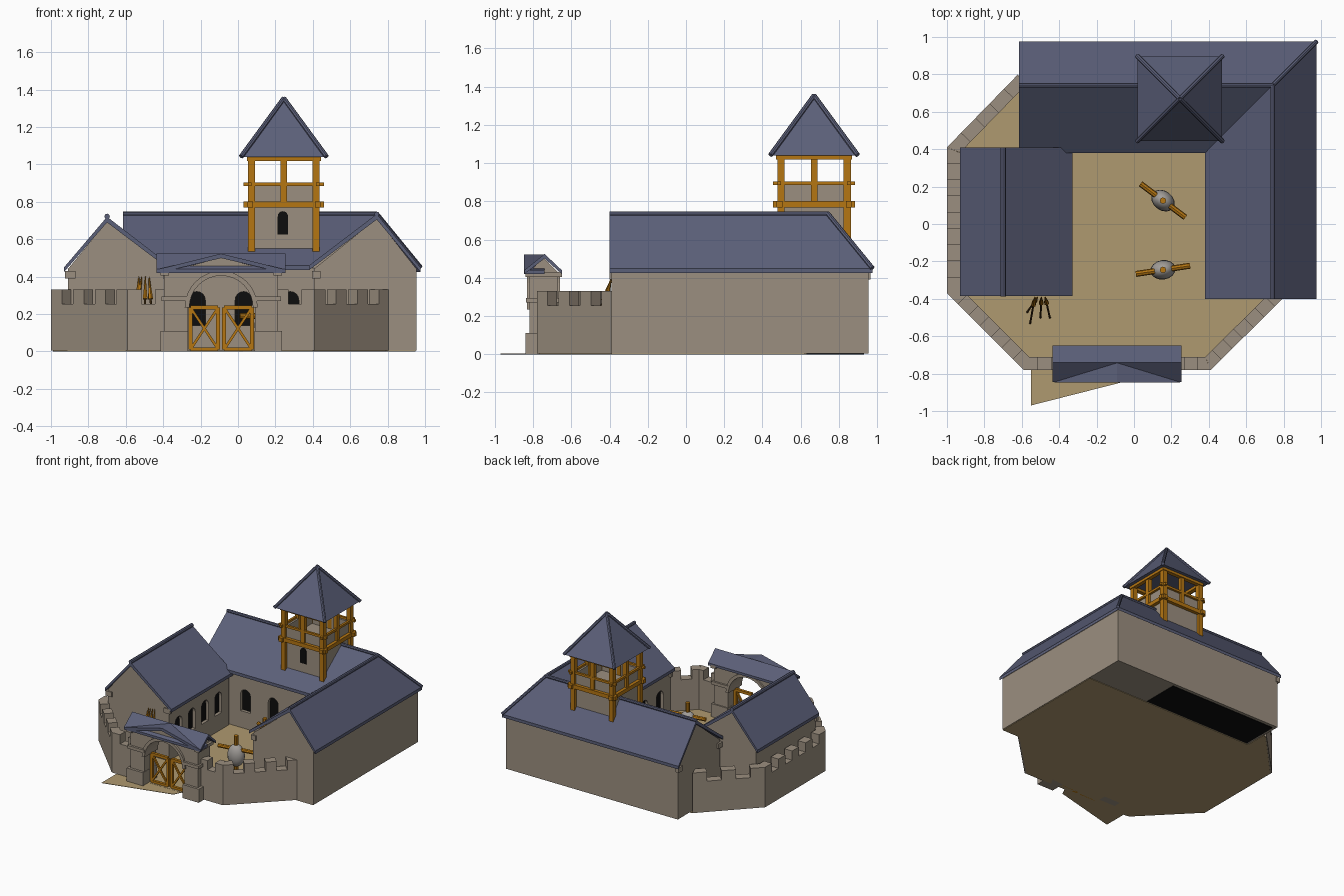
import bpy, bmesh, math
from mathutils import Vector, Matrix

if "Cube" in bpy.data.objects:
    bpy.data.objects.remove(bpy.data.objects["Cube"])

def mat(name, r, g, b):
    m = bpy.data.materials.new(name)
    m.diffuse_color = (r, g, b, 1)
    m.use_nodes = True
    m.node_tree.nodes["Principled BSDF"].inputs["Base Color"].default_value = m.diffuse_color
    return m

STONE = mat("stone", 0.33, 0.275, 0.215)
SLATE = mat("slate", 0.105, 0.115, 0.19)
WOOD = mat("wood", 0.46, 0.18, 0.006)
SAND = mat("sand", 0.43, 0.32, 0.16)
BLACK = mat("dark_opening", 0.004, 0.004, 0.004)
STEEL = mat("steel", 0.36, 0.34, 0.32)
SHAFT = mat("dark_wood", 0.12, 0.06, 0.015)

def finish(name, bm, m):
    bmesh.ops.recalc_face_normals(bm, faces=bm.faces)
    me = bpy.data.meshes.new(name)
    bm.to_mesh(me)
    bm.free()
    me.materials.append(m)
    ob = bpy.data.objects.new(name, me)
    bpy.context.collection.objects.link(ob)
    return ob

def sweep(name, pts, stations, m):
    """Closed profile carried through station functions (u, v) -> position."""
    bm = bmesh.new()
    rings = [[bm.verts.new(s(u, v)) for u, v in pts] for s in stations]
    n = len(pts)
    for a, b in zip(rings, rings[1:]):
        for i in range(n):
            bm.faces.new((a[i], a[(i + 1) % n], b[(i + 1) % n], b[i]))
    bm.faces.new(rings[0])
    bm.faces.new(rings[-1])
    return finish(name, bm, m)

def prism(name, pts, axis, a, b, m):
    f = {'x': lambda t: lambda u, v: (t, u, v),
         'y': lambda t: lambda u, v: (u, t, v),
         'z': lambda t: lambda u, v: (u, v, t)}[axis]
    return sweep(name, pts, [f(a), f(b)], m)

def box(name, x0, x1, y0, y1, z0, z1, m):
    return prism(name, [(x0, y0), (x1, y0), (x1, y1), (x0, y1)], 'z', z0, z1, m)

def bar(name, p, q, r, m, sides=8, r2=None):
    p, q = Vector(p), Vector(q)
    bm = bmesh.new()
    turn = Matrix.Rotation(math.pi / 4, 4, 'Z') if sides == 4 else Matrix()
    k = 2 ** 0.5 if sides == 4 else 1
    mt = Matrix.Translation((p + q) / 2) @ (q - p).to_track_quat('Z', 'Y').to_matrix().to_4x4() @ turn
    bmesh.ops.create_cone(bm, cap_ends=True, segments=sides, radius1=r * k,
                          radius2=(r if r2 is None else r2) * k, depth=(q - p).length, matrix=mt)
    return finish(name, bm, m)

def arch(c, w, z0, z1):
    r = w / 2
    arc = [(c + r * math.cos(math.pi * i / 8), z1 - r + r * math.sin(math.pi * i / 8)) for i in range(9)]
    return [(c - r, z0), (c + r, z0)] + arc

def window(wall, c, axis, face, inward):
    """Arched niche cut in a wall with a dark plate at its back."""
    pts = arch(c, 0.09, 0.14, 0.32)
    cut = prism("window_cutter", pts, axis, face - 0.03 * inward, face + 0.03 * inward, STONE)
    cut.hide_render = True
    cut.hide_viewport = True
    mod = wall.modifiers.new("window", 'BOOLEAN')
    mod.object, mod.operation, mod.solver = cut, 'DIFFERENCE', 'EXACT'
    prism("window_dark", pts, axis, face + 0.025 * inward, face + 0.033 * inward, BLACK)

def roof_profile(a, ridge, b, t=0.025):
    return [a, ridge, b, (b[0], b[1] - t), (ridge[0], ridge[1] - t * 1.2), (a[0], a[1] - t)]

# ground, path and dark floor
prism("courtyard_ground", [(-0.99, -0.37), (-0.6, -0.77), (0.4, -0.77), (0.79, -0.39), (0.95, -0.39),
      (0.95, 0.62), (-0.59, 0.62), (-0.59, 0.8), (-0.62, 0.79), (-0.99, 0.4)], 'z', 0, 0.004, SAND)
prism("path", [(-0.55, -0.97), (0.0, -0.83), (0.05, -0.72), (-0.55, -0.72)], 'z', 0, 0.003, SAND)
box("hall_floor", -0.57, 0.4, 0.63, 0.93, 0, 0.004, BLACK)

# L-shaped hall, back and right wings
def wing(x_end, y_end):
    return [lambda d, z: (x_end, d, z), lambda d, z: (d, d, z), lambda d, z: (d, y_end, z)]
hall = sweep("hall_walls", [(0.41, 0.004), (0.955, 0.004), (0.955, 0.44), (0.742, 0.71), (0.41, 0.445)],
             wing(-0.595, -0.39), STONE)
sweep("hall_roof", roof_profile((0.975, 0.45), (0.742, 0.735), (0.38, 0.46)), wing(-0.615, -0.4), SLATE)
R = (0.742, 0.742, 0.735)
for end in ((-0.615, 0.742, 0.735), (0.742, -0.4, 0.735), (0.975, 0.975, 0.45)):
    bar("hall_ridge", R, end, 0.013, SLATE)
for c in (-0.22, 0.03, 0.28):
    window(hall, c, 'y', 0.41, 1)
for c in (-0.25, -0.05, 0.15):
    window(hall, c, 'x', 0.41, 1)

# left house
house = prism("house_walls", [(-0.91, 0.004), (-0.36, 0.004), (-0.36, 0.44), (-0.7, 0.695), (-0.91, 0.44)],
              'y', -0.375, 0.4, STONE)
def along(y):
    return lambda x, z: (x, y, z)
sweep("house_roof", roof_profile((-0.93, 0.45), (-0.7, 0.72), (-0.33, 0.435)), [along(-0.385), along(0.41)], SLATE)
bar("house_ridge", (-0.7, -0.387, 0.722), (-0.7, 0.41, 0.722), 0.015, SLATE)
for c in (-0.25, -0.08, 0.09, 0.26):
    window(house, c, 'x', -0.36, -1)
# eave corbels on the gables
for x0, x1, y in ((-0.925, -0.87, -0.385), (-0.4, -0.345, -0.385), (0.395, 0.44, -0.4)):
    box("corbel", x0, x1, y, y + 0.03, 0.39, 0.43, STONE)
for y0 in (0.4, 0.915):
    box("corbel", -0.61, -0.58, y0, y0 + 0.05, 0.39, 0.43, STONE)

# battlemented curtain wall
def curtain(p, q, merlons):
    p, q = Vector(p), Vector(q)
    d = q - p
    n = Vector((-d.y, d.x)).normalized() * 0.07
    def piece(name, a, b, z0, z1, trim=0):
        A, B = p + d * a, p + d * b
        t = d.normalized() * trim
        s0, s1 = (t if a == 0 else t * 0), (t if b == 1 else t * 0)
        prism(name, [tuple(v) for v in (A, B, B + n - s1, A + n + s0)], 'z', z0, z1, STONE)
    piece("curtain_wall", 0, 1, 0.004, 0.255, 0.029)
    k = 2 * merlons - 1
    for i in range(merlons):
        piece("merlon", 2 * i / k, (2 * i + 1) / k, 0.255, 0.33, 0.029)
curtain((-0.62, 0.8), (-1, 0.41), 3)
curtain((-1, 0.41), (-1, -0.37), 5)
curtain((-1, -0.37), (-0.59, -0.78), 4)
curtain((-0.59, -0.78), (-0.37, -0.78), 2)
curtain((0.2, -0.78), (0.41, -0.78), 2)
curtain((0.41, -0.78), (0.81, -0.385), 4)

# gatehouse, mirrored about its centre
G = -0.09
def mbox(name, a, b, *rest):
    box(name, G + a, G + b, *rest)
    box(name, G - b, G - a, *rest)
mbox("gate_plinth", 0.178, 0.325, -0.84, -0.66, 0, 0.11, STONE)
mbox("gate_pillar", 0.18, 0.305, -0.82, -0.67, 0.11, 0.43, STONE)
mbox("gate_capital", 0.172, 0.32, -0.838, -0.655, 0.27, 0.295, STONE)
mbox("gate_bracket", 0.28, 0.325, -0.84, -0.65, 0.405, 0.43, STONE)
def arc(r):
    return [(G - r * math.cos(math.pi * i / 16), 0.235 + r * math.sin(math.pi * i / 16)) for i in range(17)]
prism("gate_arch", arc(0.175) + [(G + 0.19, 0.235), (G + 0.19, 0.43), (G - 0.19, 0.43), (G - 0.19, 0.235)],
      'y', -0.815, -0.672, STONE)
prism("gate_arch_trim", arc(0.17) + arc(0.195)[::-1], 'y', -0.832, -0.66, STONE)
prism("gate_gable", [(-0.82, 0.43), (-0.67, 0.43), (-0.745, 0.505)], 'x', G - 0.305, G + 0.305, STONE)
prism("pediment", [(G - 0.3, 0.425), (G + 0.3, 0.425), (G, 0.5)], 'y', -0.825, -0.75, STONE)
prism("gate_roof", roof_profile((-0.845, 0.44), (-0.74, 0.525), (-0.65, 0.44), 0.02), 'x', G - 0.345, G + 0.345, SLATE)
prism("pediment_roof", roof_profile((G - 0.335, 0.44), (G, 0.523), (G + 0.335, 0.44), 0.02), 'y', -0.848, -0.74, SLATE)

# gate leaves
for x0, x1 in ((-0.265, -0.095), (-0.085, 0.085)):
    a, b, y, lo, hi = x0 + 0.011, x1 - 0.011, -0.745, 0.011, 0.235
    for p, q in (((a, lo), (a, hi)), ((b, lo), (b, hi)), ((a, lo), (b, lo)), ((a, hi), (b, hi)),
                 ((a, lo), (b, hi)), ((a, hi), (b, lo))):
        r = 0.011 if p[0] == q[0] or p[1] == q[1] else 0.007
        bar("gate_leaf", (p[0], y, p[1]), (q[0], y, q[1]), r, WOOD, 4)

# watchtower
TX, TY, H = 0.245, 0.67, 0.17
box("tower_walls", TX - H, TX + H, TY - H, TY + H, 0.45, 0.785, STONE)
prism("tower_window", arch(0.24, 0.055, 0.625, 0.75), 'y', TY - H - 0.004, TY - H + 0.004, BLACK)
for i in (-1, 0, 1):
    for j in (-1, 0, 1):
        if i or j:
            r, z0 = (0.019, 0.5) if i and j else (0.017, 0.78)
            bar("tower_post", (TX + i * 0.173, TY + j * 0.173, z0), (TX + i * 0.173, TY + j * 0.173, 1.03), r, WOOD, 4)
for s in (-1, 1):
    o = s * 0.182
    for z, r, e in ((0.785, 0.016, 0.215), (0.895, 0.009, 0.215), (1.035, 0.016, 0.195)):
        bar("tower_beam", (TX - e, TY + o, z), (TX + e, TY + o, z), r, WOOD, 4)
        bar("tower_beam", (TX + o, TY - e, z), (TX + o, TY + e, z), r, WOOD, 4)
    o = s * 0.165
    box("tower_parapet", TX - H, TX + H, TY + o - 0.008, TY + o + 0.008, 0.785, 0.888, STONE)
    box("tower_parapet", TX + o - 0.008, TX + o + 0.008, TY - H, TY + H, 0.785, 0.888, STONE)
bar("tower_roof", (TX, TY, 1.04), (TX, TY, 1.355), 0.225, SLATE, 4, 0.0)
for i in (-1, 1):
    for j in (-1, 1):
        bar("tower_hip", (TX + i * 0.228, TY + j * 0.228, 1.042), (TX, TY, 1.353), 0.013, SLATE)

# training dummies
for y, dx, dy in ((0.125, 0.12, -0.09), (-0.245, 0.145, 0.022)):
    x = 0.155
    bm = bmesh.new()
    bmesh.ops.create_uvsphere(bm, u_segments=16, v_segments=10, radius=1)
    bmesh.ops.transform(bm, verts=bm.verts, matrix=Matrix.Translation((x, y, 0.14))
                        @ Matrix.Rotation(math.atan2(dy, dx), 4, 'Z') @ Matrix.Diagonal((0.068, 0.052, 0.09, 1)))
    for f in bm.faces:
        f.smooth = True
    finish("dummy_body", bm, STEEL)
    bar("dummy_post", (x, y, 0.004), (x, y, 0.3), 0.017, WOOD)
    bar("dummy_arms", (x - dx, y - dy, 0.19), (x + dx, y + dy, 0.19), 0.016, WOOD)

# spears leaning on the house
for xb, yb, xt in ((-0.555, -0.53, -0.53), (-0.57, -0.47, -0.515), (-0.5, -0.5, -0.495), (-0.45, -0.5, -0.475)):
    foot, top = Vector((xb, yb, 0.004)), Vector((xt, -0.39, 0.4))
    neck = foot.lerp(top, 0.7)
    bar("spear_shaft", foot, neck, 0.006, SHAFT, 6)
    bar("spear_head", neck, top, 0.014, WOOD, 6, 0.002)
